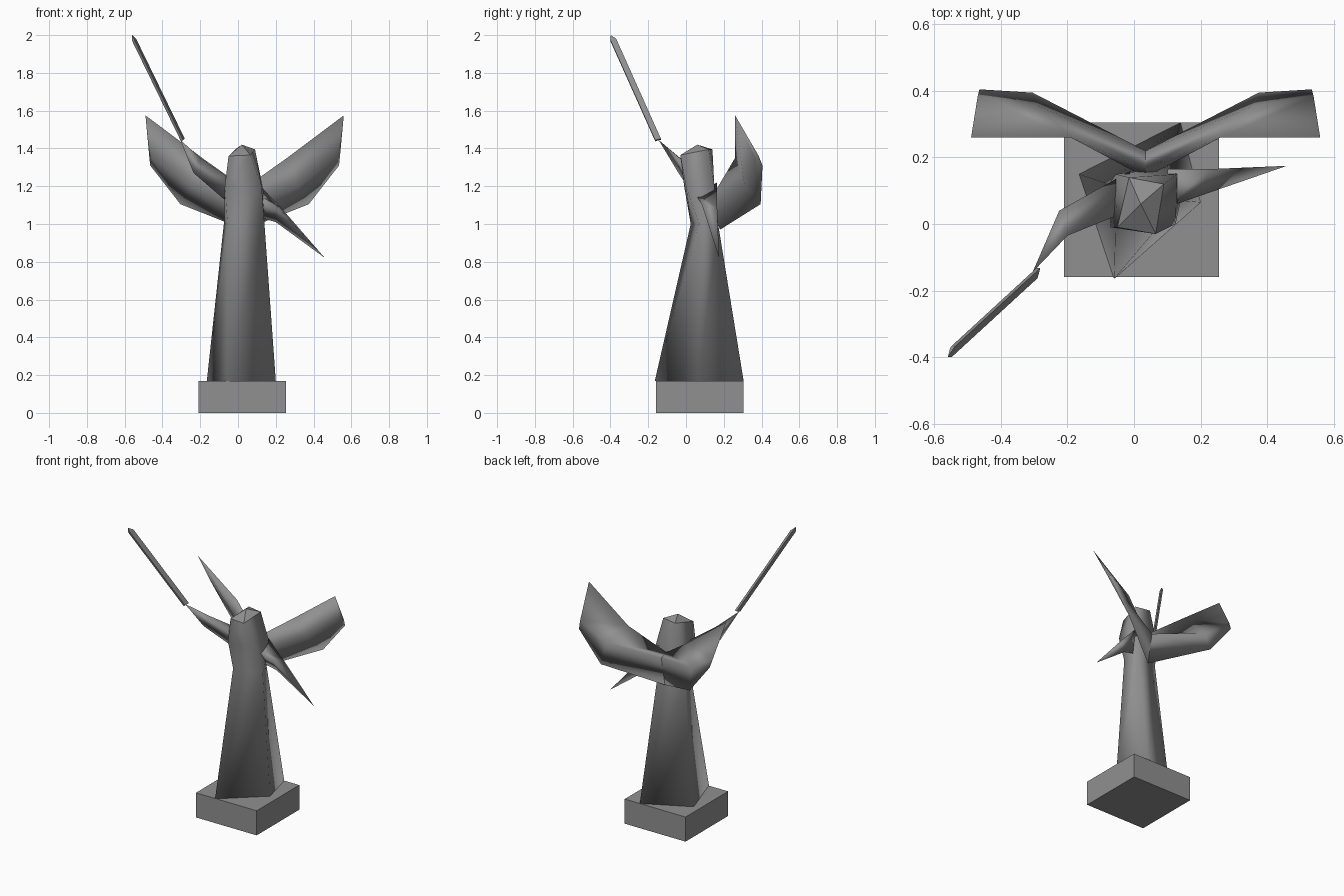
import bpy, bmesh
from mathutils import Vector

cube = bpy.data.objects.get("Cube")
if cube:
    bpy.data.objects.remove(cube, do_unlink=True)

stone = bpy.data.materials.new("grey_stone")
stone.use_nodes = True
grey = (0.28, 0.28, 0.28, 1)
stone.diffuse_color = grey
stone.node_tree.nodes["Principled BSDF"].inputs["Base Color"].default_value = grey

AXIS = 0.035  # wing symmetry plane


def loft(name, rings, smooth=True, caps=(True, True)):
    """Skin equal-length rings; a one-point ring makes a pointed end."""
    bm = bmesh.new()
    loops = [[bm.verts.new(p) for p in ring] for ring in rings]
    for a, b in zip(loops, loops[1:]):
        n = max(len(a), len(b))
        for i in range(n):
            j = (i + 1) % n
            if len(b) == 1:
                bm.faces.new((a[i], a[j], b[0]))
            else:
                bm.faces.new((a[i], a[j], b[j], b[i]))
    for ring, wanted in zip((loops[0], loops[-1]), caps):
        if wanted and len(ring) > 2:
            bm.faces.new(ring)
    bmesh.ops.recalc_face_normals(bm, faces=bm.faces)
    mesh = bpy.data.meshes.new(name)
    bm.to_mesh(mesh)
    bm.free()
    mesh.materials.append(stone)
    for face in mesh.polygons:
        face.use_smooth = smooth
    obj = bpy.data.objects.new(name, mesh)
    bpy.context.collection.objects.link(obj)
    return obj


def square(x0, x1, y0, y1, z):
    return [(x0, y0, z), (x1, y0, z), (x1, y1, z), (x0, y1, z)]


# Square plinth
loft("plinth", [square(-0.21, 0.255, -0.16, 0.305, z) for z in (0, 0.17)], smooth=False)

# Four-sided robe, from hem through waist and shoulders to the head
head = [(-0.05, -0.01, 1.36), (0.065, -0.03, 1.365), (0.09, 0.12, 1.395), (-0.015, 0.14, 1.395)]
loft("robe_and_head", [
    [(-0.06, -0.165, 0.17), (0.2, 0.065, 0.17), (0.14, 0.305, 0.17), (-0.165, 0.15, 0.17)],
    [(-0.055, 0.025, 1.0), (0.14, 0.07, 1.0), (0.1, 0.17, 1.0), (-0.075, 0.12, 1.0)],
    [(-0.07, -0.01, 1.2), (0.125, 0.0, 1.2), (0.13, 0.15, 1.2), (-0.055, 0.15, 1.2)],
    head,
], caps=(True, False))
loft("head_top", [head, [(0.02, 0.06, 1.42)]], smooth=False, caps=(False, False))

# Wings: top edge, back ridge, bottom edge, front crease
wing = [
    [(AXIS, 0.165, 1.19), (AXIS, 0.22, 1.17), (AXIS, 0.18, 0.97), (AXIS, 0.14, 1.08)],
    [(0.26, 0.26, 1.35), (0.36, 0.355, 1.24), (0.375, 0.395, 1.105), (0.315, 0.31, 1.2)],
    [(0.56, 0.26, 1.575), (0.54, 0.385, 1.36), (0.535, 0.405, 1.31), (0.525, 0.365, 1.35)],
]
loft("left_wing", wing, caps=(False, True))
loft("right_wing", [[(2 * AXIS - x, y, z) for x, y, z in ring] for ring in wing],
     caps=(False, True))

# Raised right arm, bent at the elbow
loft("right_arm", [
    [(-0.04, 0.03, 1.24), (-0.05, 0.07, 1.11), (-0.01, 0.16, 1.2)],
    [(-0.2, -0.035, 1.35), (-0.235, -0.04, 1.27), (-0.225, 0.04, 1.29)],
    [(-0.305, -0.145, 1.445)],
])

# Lowered left arm, tapering to a point
loft("left_arm", [
    [(0.1, 0.05, 1.16), (0.1, 0.165, 1.22), (0.1, 0.13, 1.04)],
    [(0.2, 0.085, 1.1), (0.225, 0.165, 1.09), (0.2, 0.14, 1.01)],
    [(0.46, 0.175, 0.82)],
])

# Thin blade held in the right hand
wide, thin = Vector((0.004, 0.015, 0.004)), Vector((0.006, 0, 0.003))


def blade_ring(centre):
    c = Vector(centre)
    return [c - wide - thin, c - wide + thin, c + wide + thin, c + wide - thin]


loft("blade", [blade_ring((-0.292, -0.148, 1.445)), blade_ring((-0.55, -0.385, 1.975)),
               [(-0.56, -0.4, 2.0)]], smooth=False)
